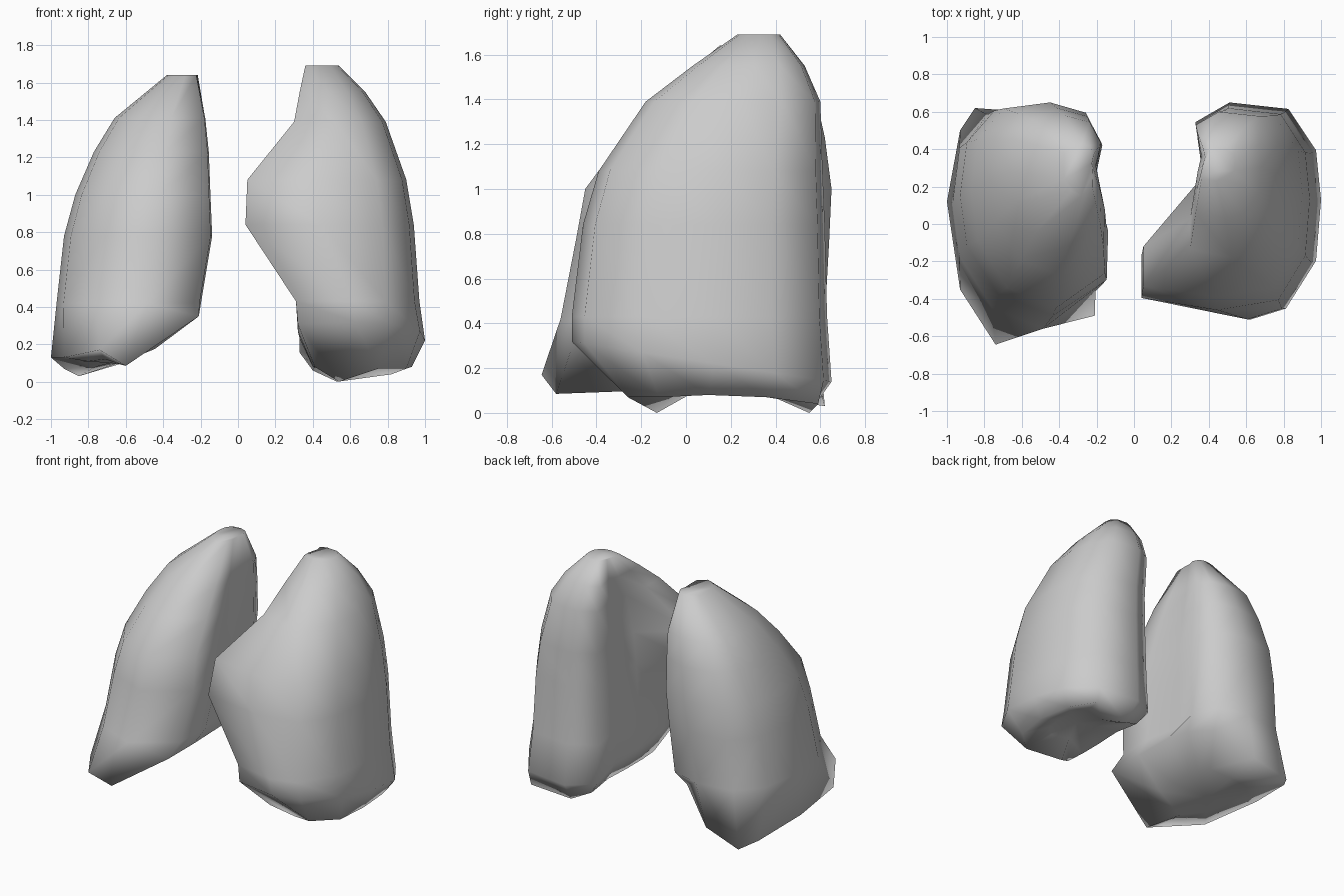
import bpy, bmesh

# Section outlines as fractions (across, front to back), counted from the inner front corner
SHAPE_POS = [(0, .06), (.45, 0), (.72, .05), (.96, .27), (1, .55), (.96, .78),
             (.74, .97), (.27, 1), (0, .91), (.06, .67), (0, .5), (0, .27)]
SHAPE_NEG = [(.02, .17), (.38, 0), (.72, .1), (.95, .33), (1, .57), (.95, .82),
             (.75, .97), (.38, 1), (.1, .95), (-.03, .79), (.03, .62), (.01, .4)]


def section(shape, z, xf, xb, xo, yf, yb, tilt):
    """Lung cross-section: xf/xb inner edge at front/back, xo outer edge."""
    pts = []
    for i, (fx, fy) in enumerate(shape):
        inner = xf if i in (0, 1, 11) else xb
        y = yf + fy * (yb - yf)
        pts.append((inner + fx * (xo - inner), y, z - tilt * y))
    return pts


def lung(name, side, shape, stations, rim, dome):
    """Loft sections from apex to rim, then close with a domed underside."""
    rings = [section(shape, *s) for s in stations] + [rim]
    cx, cy, cz = dome
    rings.append([(cx + (x - cx) * .5, cy + (y - cy) * .5, cz * .7 + z * .3)
                  for x, y, z in rim])
    bm = bmesh.new()
    loops = [[bm.verts.new((side * x, y, z)) for x, y, z in r] for r in rings]
    n = len(rim)
    for a, b in zip(loops, loops[1:]):
        for i in range(n):
            j = (i + 1) % n
            bm.faces.new((a[i], a[j], b[j], b[i]))
    bm.faces.new(loops[0])
    centre = bm.verts.new((side * cx, cy, cz))
    for i in range(n):
        bm.faces.new((loops[-1][i], loops[-1][(i + 1) % n], centre))
    bmesh.ops.recalc_face_normals(bm, faces=bm.faces)
    for f in bm.faces:
        f.smooth = True
    me = bpy.data.meshes.new(name)
    bm.to_mesh(me)
    bm.free()
    ob = bpy.data.objects.new(name, me)
    bpy.context.collection.objects.link(ob)
    return ob


# Lung on +x, with the pointed inner front lobe
lung("lung_positive_x", 1, SHAPE_POS,
     [(1.69, .36, .37, .54, .23, .42, 0),
      (1.55, .33, .34, .68, .03, .53, 0),
      (1.39, .30, .33, .79, -.18, .60, 0),
      (1.08, .05, .34, .90, -.39, .61, 0),
      (.84, .04, .34, .94, -.46, .62, 0),
      (.43, .31, .33, .97, -.51, .63, 0),
      (.24, .32, .33, 1.0, -.51, .65, .155)],
     [(.41, -.22, .08), (.54, -.13, 0), (.75, -.26, .07), (.90, -.12, .07),
      (.93, .10, .08), (.90, .36, .07), (.82, .59, .04), (.53, .55, 0),
      (.40, .50, .06), (.41, .30, .08), (.40, .10, .08), (.40, -.08, .08)],
     (.66, .17, .12))

# Lung on -x, with the flared front corner and slanted base
lung("lung_negative_x", -1, SHAPE_NEG,
     [(1.64, .22, .22, .38, .15, .43, 0),
      (1.41, .17, .19, .66, -.12, .58, 0),
      (1.23, .15, .19, .77, -.28, .62, 0),
      (1.0, .14, .19, .87, -.45, .65, 0),
      (.78, .13, .20, .93, -.49, .64, 0),
      (.42, .19, .23, .97, -.56, .62, 0)],
     [(.21, -.49, .35), (.60, -.58, .085), (.74, -.645, .17), (.93, -.35, .13),
      (1.0, .12, .13), (.93, .50, .07), (.85, .62, .03), (.58, .60, .11),
      (.33, .46, .30), (.25, .28, .34), (.22, .10, .35), (.21, -.20, .35)],
     (.68, -.02, .10))
